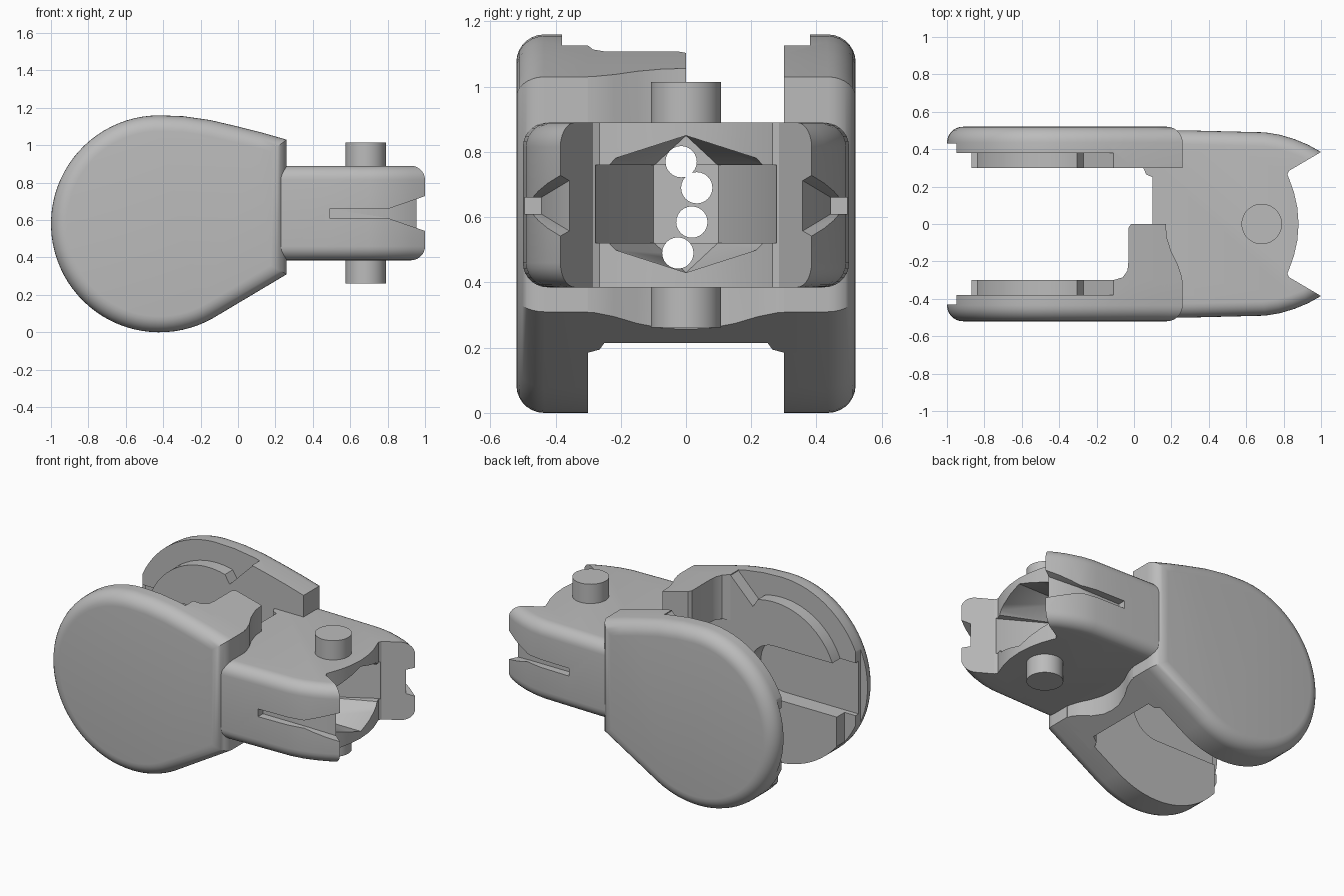
import bpy, bmesh, math
from mathutils import Vector

cube = bpy.data.objects.get("Cube")
if cube:
    bpy.data.objects.remove(cube, do_unlink=True)

grey = bpy.data.materials.new("plain_grey")
grey.use_nodes = True
grey.diffuse_color = (0.5, 0.5, 0.5, 1)
grey.node_tree.nodes["Principled BSDF"].inputs["Base Color"].default_value = (0.5, 0.5, 0.5, 1)


def make(name, bm):
    bmesh.ops.recalc_face_normals(bm, faces=bm.faces)
    mesh = bpy.data.meshes.new(name)
    bm.to_mesh(mesh)
    bm.free()
    mesh.materials.append(grey)
    obj = bpy.data.objects.new(name, mesh)
    bpy.context.collection.objects.link(obj)
    return obj


def prism(name, pts, axis, lo, hi, round_edge=None, radius=0.08):
    """Extrude a 2D outline along an axis; round edges chosen by a rule."""
    place = {"x": lambda p, h: (h, p[0], p[1]),
             "y": lambda p, h: (p[0], h, p[1]),
             "z": lambda p, h: (p[0], p[1], h)}[axis]
    bm = bmesh.new()
    ends = [[bm.verts.new(place(p, h)) for p in pts] for h in (lo, hi)]
    for ring in ends:
        bm.faces.new(ring)
    n = len(pts)
    for i in range(n):
        j = (i + 1) % n
        bm.faces.new((ends[0][i], ends[0][j], ends[1][j], ends[1][i]))
    bmesh.ops.recalc_face_normals(bm, faces=bm.faces)
    if round_edge:
        edges = [e for e in bm.edges if round_edge(e.verts[0].co, e.verts[1].co)]
        bmesh.ops.bevel(bm, geom=edges, offset=radius, segments=7,
                        profile=0.5, affect='EDGES', clamp_overlap=True)
    return make(name, bm)


def hull(name, pts):
    bm = bmesh.new()
    for p in pts:
        bm.verts.new(p)
    bmesh.ops.convex_hull(bm, input=bm.verts)
    return make(name, bm)


def apply_all(obj):
    graph = bpy.context.evaluated_depsgraph_get()
    obj.data = bpy.data.meshes.new_from_object(obj.evaluated_get(graph))
    obj.modifiers.clear()


def boolean(obj, cutters, operation='DIFFERENCE'):
    for c in cutters:
        c.hide_render = True
        m = obj.modifiers.new("cut", 'BOOLEAN')
        m.operation, m.solver, m.object = operation, 'EXACT', c
        apply_all(obj)
        bpy.data.objects.remove(c, do_unlink=True)


def mirror_y(obj):
    m = obj.modifiers.new("mirror", 'MIRROR')
    m.use_axis = (False, True, False)
    m.use_mirror_merge = False
    apply_all(obj)


def smooth(obj):
    bpy.ops.object.select_all(action='DESELECT')
    obj.select_set(True)
    bpy.context.view_layer.objects.active = obj
    bpy.ops.object.shade_smooth_by_angle(angle=math.radians(32))


def arc(cx, cz, r, a, b, n):
    return [(cx + r * math.cos(math.radians(a + (b - a) * i / n)),
             cz + r * math.sin(math.radians(a + (b - a) * i / n))) for i in range(n + 1)]


def both_sides(half):
    return half + [(x, -y) for x, y in reversed(half) if y != 0]


# Teardrop side outline shared by the cheeks and the collar
CX, CZ = -0.42, 0.58
teardrop = arc(CX, CZ, 0.58, 90, 300, 48) + [
    (0.26, 0.31), (0.26, 1.03), (0.13, 1.067), (0, 1.1), (-0.15, 1.135), (-0.29, 1.155)]

# Cheek plates: rounded outside, recessed inside with a sideways slot
cheeks = prism("cheek_plates", teardrop, "y", 0.3, 0.52,
               lambda a, b: min(a.y, b.y) > 0.51, 0.085)
recess = prism("recess_cutter",
               [(-0.11, 1.3), (-0.11, 1.12), (-0.27, 0.96)]
               + arc(CX, CZ, 0.45, 75, 180, 24)
               + [(-0.87, -0.1), (-1.2, -0.1), (-1.2, 1.3)], "y", 0.2, 0.38)
slot = prism("slot_cutter", arc(CX, 0.575, 0.17, 90, -90, 16)
             + [(-1.2, 0.405), (-1.2, 0.745)], "y", 0.19, 0.41)
end_trim = prism("end_cutter", [(-1.3, -0.1), (-0.95, -0.1), (-0.95, 1.3), (-1.3, 1.3)],
                 "y", 0.18, 0.43)
boolean(cheeks, [recess, slot, end_trim])
mirror_y(cheeks)
smooth(cheeks)

# Collar between the cheeks: a low full bridge and a raised tab on one side
wave = [(0.17, 0), (0.175, 0.07), (0.2, 0.15), (0.235, 0.22), (0.255, 0.28), (0.258, 0.34)]
back = [(0.05, 0.34), (0.05, 0.3), (0.065, 0.265), (0.1, 0.25)]
bridge = prism("lower_bridge", both_sides(wave + back), "z", -0.1, 0.42)
tab_plan = [(x, -y) for x, y in wave] + [
    (-0.11, -0.34), (-0.11, -0.3), (-0.06, -0.285), (-0.035, -0.25),
    (-0.03, -0.2), (-0.03, -0.02), (-0.015, 0)]
tab = prism("raised_tab", tab_plan, "z", 0.83, 1.3)
for part in (bridge, tab):
    boolean(part, [prism("outline_cutter", teardrop, "y", -0.6, 0.6)], 'INTERSECT')
    smooth(part)

# Forked neck with rounded outer edges
outer = [(0.1, 0.5), (0.3, 0.5), (0.5, 0.495), (0.7, 0.49), (0.78, 0.477),
         (0.86, 0.453), (0.93, 0.424), (1, 0.385)]
mouth = [(0.83, 0.285), (0.82, 0.265), (0.83, 0.24), (0.855, 0.17), (0.873, 0.09), (0.88, 0)]
rear = [(0.1, 0.25), (0.065, 0.265), (0.05, 0.3), (0.05, 0.34), (0.1, 0.34)]
neck = prism("forked_neck", both_sides(rear + outer + mouth), "z", 0.385, 0.89,
             lambda a, b: abs(a.z - b.z) < 0.01 and a.y * b.y > 0
             and all(abs(v.y) > 0.38 and v.x > 0.09 for v in (a, b)), 0.075)

# Funnel mouth and its central scoop
funnel = prism("funnel_cutter", both_sides([(0.51, 0.1), (0.815, 0.277), (0.95, 0.28)]),
               "z", 0.52, 0.76)
scoop = hull("scoop_cutter", [(x, y * w, z) for x, w in ((0.515, 0.1), (0.95, 0.29))
                              for y, z in ((0, 0.85), (0, 0.43), (1, 0.757), (-1, 0.757),
                                           (1, 0.523), (-1, 0.523))])
cutters = [funnel, scoop]

# Four cord holes
for y, z in ((-0.015, 0.77), (0.033, 0.69), (0.018, 0.585), (-0.025, 0.49)):
    cutters.append(prism("hole_cutter", arc(y, z, 0.048, 0, 345, 23), "x", -0.2, 0.6))

# Flared side grooves on both prongs
for s in (1, -1):
    cutters.append(prism("groove_cutter", [(0.49, 0.61), (0.81, 0.61), (0.81, 0.66), (0.49, 0.66)],
                         "y", *sorted((s * 0.445, s * 0.6))))
    cutters.append(hull("flare_cutter", [(x, s * y, 0.635 + k * h)
                                         for x, floor, h in ((0.8, 0.446, 0.024), (1.02, 0.32, 0.1))
                                         for y in (floor, 0.6) for k in (1, -1)]))
boolean(neck, cutters)
smooth(neck)

# Pivot pins above and below the neck
for name, lo, hi in (("upper_pin", 0.87, 1.015), ("lower_pin", 0.262, 0.41)):
    smooth(prism(name, arc(0.683, 0, 0.108, 0, 352.5, 47), "z", lo, hi))
